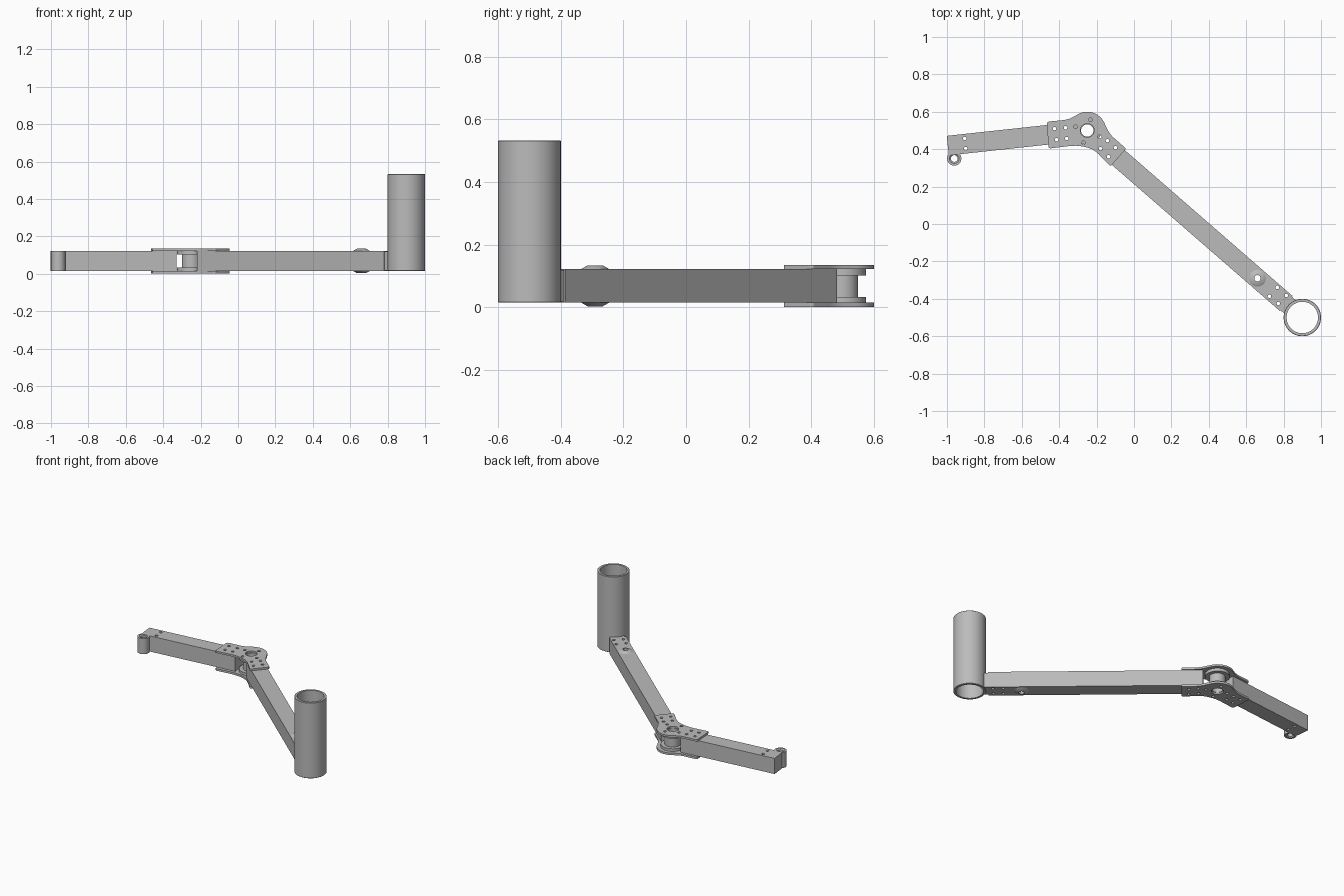
import bpy, bmesh
from math import pi, cos, sin, atan2, radians
from mathutils import Vector, Matrix

cube = bpy.data.objects.get("Cube")
if cube:
    bpy.data.objects.remove(cube, do_unlink=True)

GREY = (0.5, 0.5, 0.5, 1)
metal = bpy.data.materials.new("grey metal")
metal.use_nodes = True
metal.diffuse_color = GREY
metal.node_tree.nodes["Principled BSDF"].inputs["Base Color"].default_value = GREY

HUB = Vector((-0.25, 0.50))
TUBE = Vector((0.90, -0.50))
LOW, HIGH = 0.015, 0.122
parts = []


def finish(name, bm):
    bmesh.ops.recalc_face_normals(bm, faces=bm.faces)
    mesh = bpy.data.meshes.new(name)
    bm.to_mesh(mesh)
    bm.free()
    mesh.materials.append(metal)
    obj = bpy.data.objects.new(name, mesh)
    bpy.context.collection.objects.link(obj)
    parts.append(obj)
    return obj


def beam(name, angle, start, end, width, low=LOW, high=HIGH):
    """Rectangular bar running out from the hub at an angle."""
    bm = bmesh.new()
    bmesh.ops.create_cube(bm, size=1)
    place = (Matrix.Translation((HUB.x, HUB.y, (low + high) / 2))
             @ Matrix.Rotation(angle, 4, "Z")
             @ Matrix.Translation(((start + end) / 2, 0, 0))
             @ Matrix.Diagonal((end - start, width, high - low, 1)))
    bm.transform(place)
    return finish(name, bm)


def lathe(name, centre, profile, steps=64):
    """Closed (radius, z) profile turned into a ring."""
    bm = bmesh.new()
    rings = []
    for i in range(steps):
        a = 2 * pi * i / steps
        rings.append([bm.verts.new((centre[0] + r * cos(a), centre[1] + r * sin(a), z))
                      for r, z in profile])
    n = len(profile)
    for i in range(steps):
        a, b = rings[i], rings[(i + 1) % steps]
        for k in range(n):
            bm.faces.new((a[k], b[k], b[(k + 1) % n], a[(k + 1) % n]))
    return finish(name, bm)


def rounded(points):
    """Round each (x, y, size) corner with a short curve."""
    out = []
    for i, (x, y, size) in enumerate(points):
        p = Vector((x, y))
        if not size:
            out.append(p)
            continue
        before = Vector(points[i - 1][:2]) - p
        after = Vector(points[(i + 1) % len(points)][:2]) - p
        a, b = p + before.normalized() * size, p + after.normalized() * size
        for k in range(7):
            t = k / 6
            out.append(a * (1 - t) ** 2 + p * 2 * t * (1 - t) + b * t * t)
    return out


def plate(name, outline, low, high):
    bm = bmesh.new()
    face = bm.faces.new([bm.verts.new((p.x, p.y, low)) for p in outline])
    top = bmesh.ops.extrude_face_region(bm, geom=[face])["geom"]
    bmesh.ops.translate(bm, vec=(0, 0, high - low),
                        verts=[g for g in top if isinstance(g, bmesh.types.BMVert)])
    return finish(name, bm)


def drill(targets, holes):
    """Cut vertical (x, y, radius) holes right through the targets."""
    bm = bmesh.new()
    for x, y, r in holes:
        bmesh.ops.create_cone(bm, cap_ends=True, segments=32, radius1=r, radius2=r,
                              depth=1, matrix=Matrix.Translation((x, y, 0)))
    cutter = finish("hole_cutter", bm)
    parts.remove(cutter)
    cutter.hide_render = True
    for obj in targets:
        mod = obj.modifiers.new("holes", "BOOLEAN")
        mod.operation, mod.solver, mod.object = "DIFFERENCE", "EXACT", cutter
        bpy.context.view_layer.update()
        graph = bpy.context.evaluated_depsgraph_get()
        mesh = bpy.data.meshes.new_from_object(obj.evaluated_get(graph))
        obj.modifiers.clear()
        obj.data = mesh
    bpy.data.objects.remove(cutter, do_unlink=True)


# Upright socket tube
lathe("socket_tube", TUBE, [(0.098, LOW), (0.1, LOW + 0.002), (0.1, 0.531), (0.098, 0.533),
                            (0.084, 0.533), (0.084, LOW)], 96)

# Two arms meeting at the hub
span = TUBE - HUB
long_angle = atan2(span.y, span.x)
short_angle = radians(186.2)
long_arm = beam("long_arm", long_angle, 0.088, 1.41, 0.105)
short_arm = beam("short_arm", short_angle, 0.085, 0.75, 0.105)
beam("tube_neck", long_angle, 1.40, 1.437, 0.094, LOW + 0.003, HIGH - 0.003)

# Spool between the hinge plates
lathe("hub_spool", HUB, [(0.033, 0.012), (0.075, 0.012), (0.075, 0.033), (0.05, 0.033),
                         (0.05, 0.102), (0.075, 0.102), (0.075, 0.124), (0.033, 0.124)])

# Hinge plates above and below
arc = [(HUB.x + 0.1 * cos(radians(a)), HUB.y + 0.1 * sin(radians(a)), 0)
       for a in range(24, 121, 6)]
outline = rounded([(-0.457, 0.403, 0.015), (-0.29, 0.424, 0.06), (-0.21, 0.395, 0.03),
                   (-0.125, 0.308, 0.012), (-0.042, 0.403, 0.012), (-0.128, 0.478, 0.03)]
                  + arc + [(-0.35, 0.558, 0.03), (-0.466, 0.547, 0.015)])
plates = [plate("lower_hinge_plate", outline, 0.001, LOW),
          plate("upper_hinge_plate", outline, HIGH, 0.135)]

# Pivot boss on the free end of the short arm
lathe("end_boss", (-0.961, 0.35), [(0.018, LOW + 0.006), (0.026, LOW), (0.038, LOW),
                                   (0.038, HIGH), (0.026, HIGH), (0.018, HIGH - 0.006)], 48)

# Tapered bushings on both faces of the long arm
BUSH = (0.66, -0.29)
for name, base, tip in (("upper_bushing", HIGH, 0.134), ("lower_bushing", LOW, 0.003)):
    lathe(name, BUSH, [(0.017, base), (0.045, base), (0.024, tip), (0.017, tip)], 48)

# Bolt holes
S = 0.0095
plate_holes = [(-0.425, 0.51), (-0.366, 0.515), (-0.312, 0.52), (-0.414, 0.451),
               (-0.36, 0.457), (-0.232, 0.558), (-0.27, 0.435), (-0.184, 0.467),
               (-0.142, 0.446), (-0.099, 0.408), (-0.179, 0.403), (-0.136, 0.36)]
arm_holes = [(0.766, -0.339), (0.814, -0.382), (0.724, -0.387), (0.772, -0.425)]
end_holes = [(-0.905, 0.457), (-0.9, 0.403)]
drill(plates, [(x, y, S) for x, y in plate_holes] + [(HUB.x, HUB.y, 0.037)])
# Keep arm bores clear of the inner end faces
bores = [(x, y, S) for x, y in plate_holes if (Vector((x, y)) - HUB).length > 0.1]
drill([long_arm], bores + [(x, y, S) for x, y in arm_holes] + [(*BUSH, 0.017)])
drill([short_arm], bores + [(x, y, S) for x, y in end_holes])

# Smooth the round parts, keep edges sharp
bpy.ops.object.select_all(action="DESELECT")
for obj in parts:
    obj.select_set(True)
bpy.context.view_layer.objects.active = parts[0]
bpy.ops.object.shade_smooth_by_angle(angle=radians(30))
